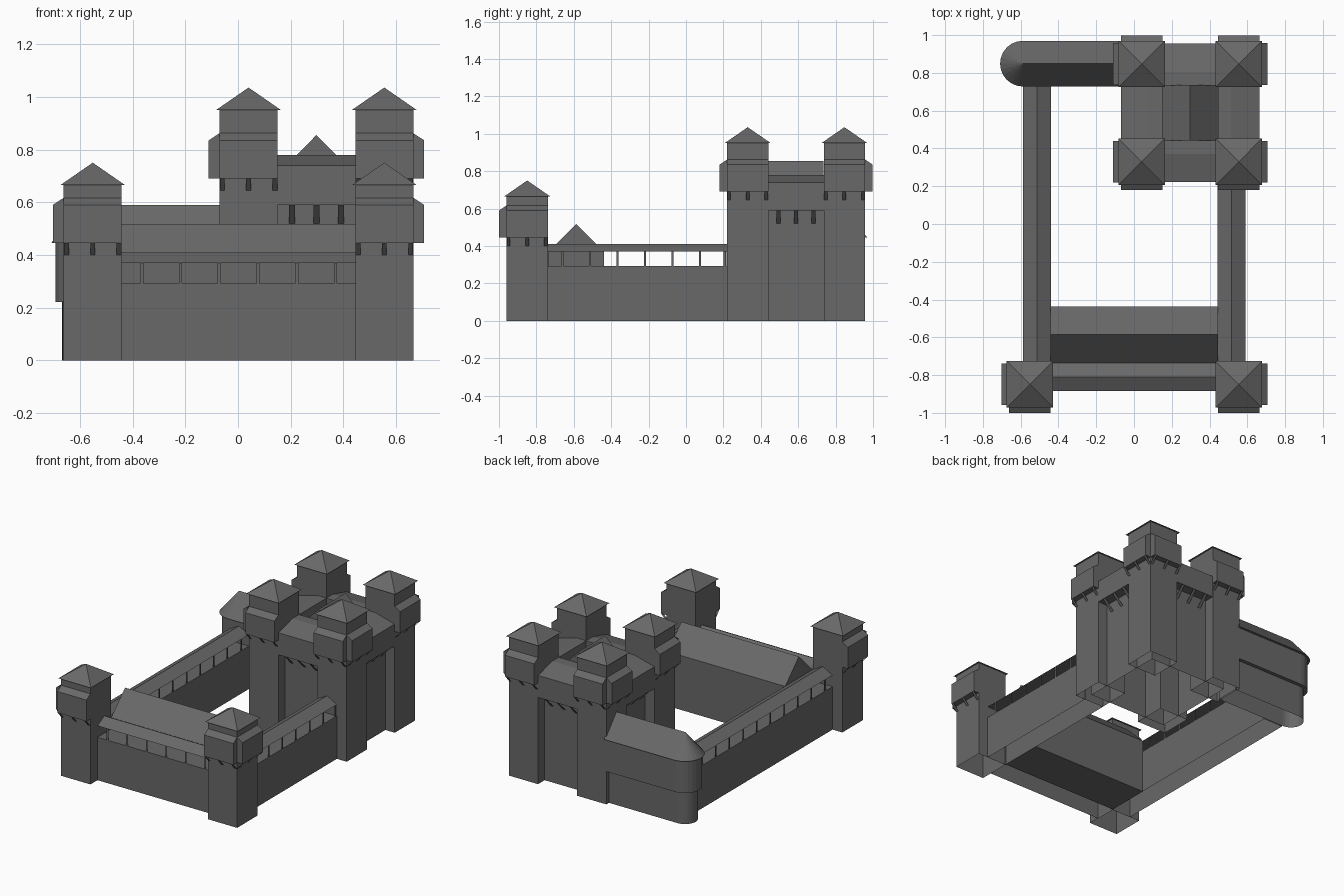
import bpy, bmesh, math
from mathutils import Vector

if "Cube" in bpy.data.objects:
    bpy.data.objects.remove(bpy.data.objects["Cube"])

stone = bpy.data.materials.new("dark_grey_stone")
stone.diffuse_color = (0.14, 0.14, 0.14, 1)
stone.use_nodes = True
stone.node_tree.nodes["Principled BSDF"].inputs["Base Color"].default_value = stone.diffuse_color


def finish(name, bm, solid=True, floor=False):
    if solid:
        bmesh.ops.recalc_face_normals(bm, faces=bm.faces)
    if solid and not floor:
        # the shells are open at the ground
        low = [f for f in bm.faces if all(v.co.z < 1e-4 for v in f.verts)]
        bmesh.ops.delete(bm, geom=low, context='FACES_ONLY')
    me = bpy.data.meshes.new(name)
    bm.to_mesh(me)
    bm.free()
    me.materials.append(stone)
    ob = bpy.data.objects.new(name, me)
    bpy.context.collection.objects.link(ob)
    return ob


def loft(bm, a, b):
    """Closed solid between two matching point loops."""
    va = [bm.verts.new(p) for p in a]
    vb = [bm.verts.new(p) for p in b]
    bm.faces.new(va)
    bm.faces.new(vb)
    n = len(a)
    for i in range(n):
        j = (i + 1) % n
        bm.faces.new((va[i], va[j], vb[j], vb[i]))


def box(name, x0, x1, y0, y1, z0, z1):
    bm = bmesh.new()
    r = [(x0, y0), (x1, y0), (x1, y1), (x0, y1)]
    loft(bm, [(x, y, z0) for x, y in r], [(x, y, z1) for x, y in r])
    return finish(name, bm)


def side_loops(centre, out, profile, half, shift=0):
    """An (outward distance, z) profile placed twice along the side facing 'out'."""
    o = Vector((out[0], out[1], 0))
    t = Vector((-out[1], out[0], 0))
    c = Vector((centre[0], centre[1], 0))
    return [[c + o * d + t * (shift + s * half) + Vector((0, 0, z)) for d, z in profile]
            for s in (-1, 1)]


def add_strip(bm, centre, out, low, high, half, shift):
    """Slanted corbel strip facing down and outward."""
    a, b = side_loops(centre, out, [low, high], half, shift)
    f = bm.faces.new([bm.verts.new(p) for p in (a[0], b[0], b[1], a[1])])
    f.normal_update()
    if f.normal.z > 0:
        f.normal_flip()


H = 0.11  # tower half width


def tower(name, x, y, top, sides, base):
    # shaft
    box(name + "_shaft", x - H, x + H, y - H, y + H, 0, top)
    # pyramid roof
    bm = bmesh.new()
    e = 0.123
    ring = [bm.verts.new((x + sx * e, y + sy * e, top))
            for sx, sy in ((-1, -1), (1, -1), (1, 1), (-1, 1))]
    apex = bm.verts.new((x, y, top + 0.085))
    bm.faces.new(ring)
    for i in range(4):
        bm.faces.new((ring[i], ring[(i + 1) % 4], apex))
    finish(name + "_roof", bm)
    # overhanging galleries on the outer sides, each on three corbels
    bm, cb = bmesh.new(), bmesh.new()
    for out in sides:
        g = [(H - .01, base), (H + .041, base), (H + .041, base + .145),
             (H, base + .172), (H - .01, base + .172)]
        loft(bm, *side_loops((x, y), out, g, H))
        for s in (-.1, 0, .1):
            add_strip(cb, (x, y), out, (H, base - .045), (H + .04, base), .009, s)
    finish(name + "_gallery", bm)
    finish(name + "_corbels", cb, False)


L, R, F, B = (-1, 0), (1, 0), (0, -1), (0, 1)
tower("front_left_tower", -.551, -.849, .665, (L, F), .445)
tower("front_right_tower", .555, -.849, .665, (R, F), .445)
KX, KY = (.040, .555), (.33, .847)
for i, sx in enumerate((L, R)):
    for j, sy in enumerate((F, B)):
        nm = "keep_%s_%s_tower" % (("front", "back")[j], ("left", "right")[i])
        tower(nm, KX[i], KY[j], .95, (sx, sy), .69)

# keep body between the four towers, its walls set back under the wall walks
cx, cy = sum(KX) / 2, sum(KY) / 2
D, SET = .367, .07
W = D - SET
box("keep_core", cx - W, cx + W, cy - W, cy + W, 0, .705)
bm, cb = bmesh.new(), bmesh.new()
for out in (L, R, F, B):
    # covered wall walk overhanging the recessed wall
    p = [(D - .221, .70), (W - .01, .70), (W - .01, .59), (D, .59), (D, .74),
         (D - .15, .78), (D - .221, .78)]
    loft(bm, *side_loops((cx, cy), out, p, .15))
    for s in (-.093, 0, .093):
        add_strip(cb, (cx, cy), out, (W, .52), (D - .003, .59), .011, s)
finish("keep_wall_walks", bm)
finish("keep_wall_corbels", cb, False)
bm = bmesh.new()
gable = [(cx - .148, .705), (cx + .148, .705), (cx, .855)]
loft(bm, *[[(x, y, z) for x, z in gable] for y in (cy - .147, cy + .147)])
finish("keep_roof", bm)


def curtain(name, along_x, mid, a, b, posts):
    """Solid wall, open arcade of thin flat posts, low gabled roof."""
    w = .074

    def pt(u, v, z):
        return (u, v, z) if along_x else (v, u, z)
    bm = bmesh.new()
    wall = [(mid - w, 0), (mid + w, 0), (mid + w, .292), (mid - w, .292)]
    roof = [(mid - w, .37), (mid + w, .37), (mid, .41)]
    for prof in (wall, roof):
        loft(bm, *[[pt(u, v, z) for v, z in prof] for u in (a, b)])
    for u in posts:
        for s in (-1, 1):
            v0, v1 = mid + s * w, mid + s * (w - .003)
            q = [(u - .006, v0), (u + .006, v0), (u + .006, v1), (u - .006, v1)]
            loft(bm, *[[pt(i, k, z) for i, k in q] for z in (.292, .37)])
    finish(name, bm)


curtain("front_curtain_wall", True, -.809, -.445, .448, [-.365 + .147 * i for i in range(6)])
curtain("left_curtain_wall", False, -.513, -.74, .76, [-.66 + .147 * i for i in range(10)])
curtain("right_curtain_wall", False, .517, -.74, .225, [-.66 + .147 * i for i in range(6)] + [.207])

# gabled hall behind the front wall
bm = bmesh.new()
hall = [(-.735, 0), (-.438, 0), (-.438, .37), (-.586, .517), (-.735, .37)]
loft(bm, *[[(x, y, z) for y, z in hall] for x in (-.441, .445)])
finish("front_hall", bm, floor=True)

# chapel with rounded end in the back left corner
CX, CY, END, N = -.588, .849, -.06, 12


def apse(r):
    arc = [math.pi / 2 + math.pi * i / N for i in range(N + 1)]
    return [(CX + r * math.cos(t), CY + r * math.sin(t)) for t in arc] + [(END, CY - r), (END, CY + r)]


for name, r, z0, z1 in (("chapel_base", .08, 0, .23), ("chapel_upper_wall", .105, .222, .45)):
    bm = bmesh.new()
    loft(bm, [(x, y, z0) for x, y in apse(r)], [(x, y, z1) for x, y in apse(r)])
    finish(name, bm)
bm = bmesh.new()
ring = [bm.verts.new((x, y, .445)) for x, y in apse(.121)]
ra, rb = bm.verts.new((CX, CY, .59)), bm.verts.new((END, CY, .59))
bm.faces.new(ring)
for i in range(N):
    bm.faces.new((ring[i], ring[i + 1], ra))
bm.faces.new((ring[N], ring[N + 1], rb, ra))
bm.faces.new((ring[N + 1], ring[N + 2], rb))
bm.faces.new((ring[N + 2], ring[0], ra, rb))
finish("chapel_roof", bm)
